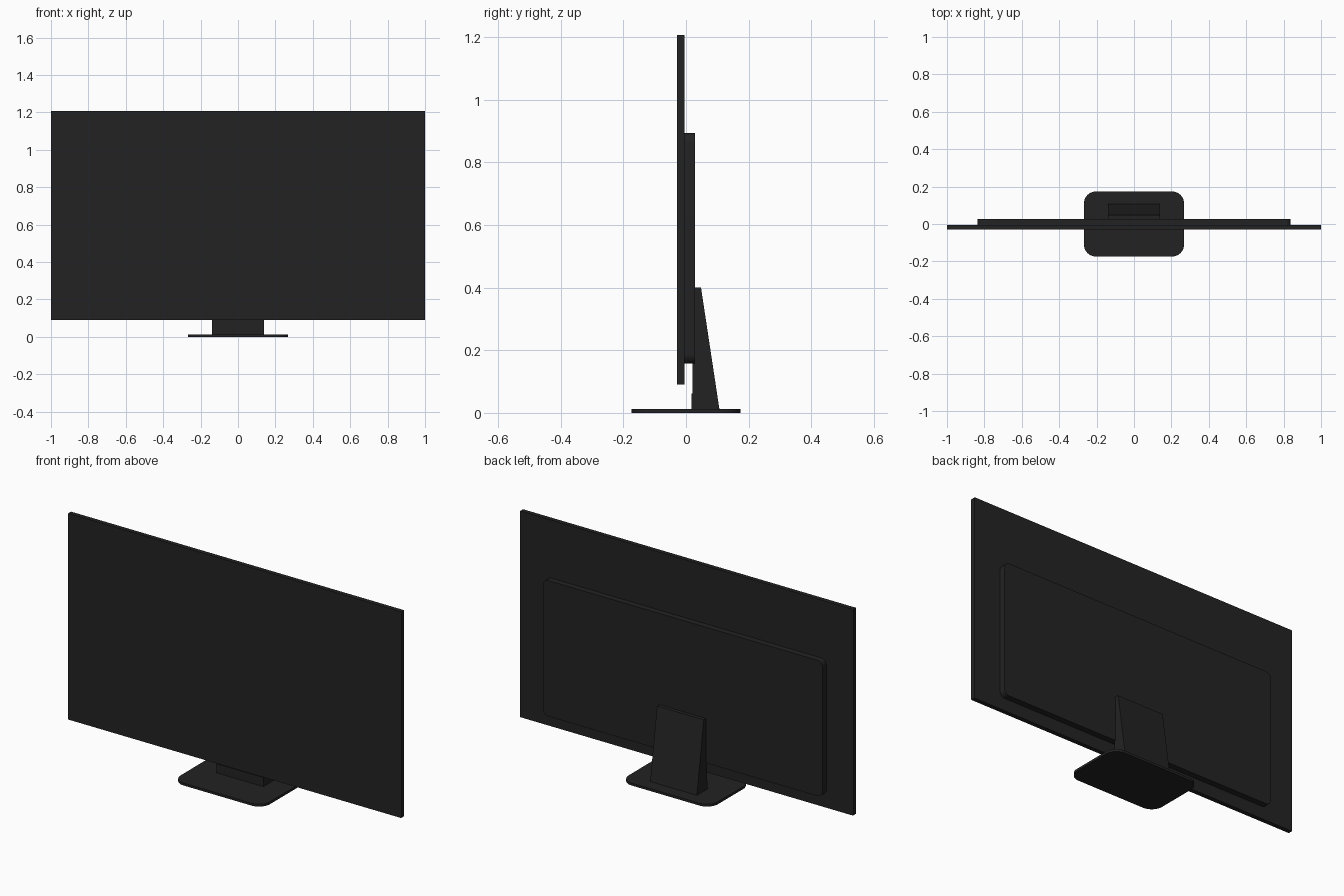
import bpy, bmesh
from math import cos, sin, pi, radians
from mathutils import Vector

cube = bpy.data.objects.get("Cube")
if cube:
    bpy.data.objects.remove(cube, do_unlink=True)


def make_material(name, value):
    mat = bpy.data.materials.new(name)
    mat.use_nodes = True
    color = (value, value, value, 1)
    mat.diffuse_color = color
    bsdf = mat.node_tree.nodes["Principled BSDF"]
    bsdf.inputs["Base Color"].default_value = color
    bsdf.inputs["Roughness"].default_value = 0.5
    return mat


black = make_material("matte black plastic", 0.0165)


def extrude_outline(name, points, offset):
    """Closed outline of 3D points, extruded along the offset vector."""
    bm = bmesh.new()
    face = bm.faces.new([bm.verts.new(p) for p in points])
    result = bmesh.ops.extrude_face_region(bm, geom=[face])
    verts = [g for g in result["geom"] if isinstance(g, bmesh.types.BMVert)]
    bmesh.ops.translate(bm, verts=verts, vec=Vector(offset))
    bmesh.ops.recalc_face_normals(bm, faces=bm.faces)
    mesh = bpy.data.meshes.new(name)
    bm.to_mesh(mesh)
    bm.free()
    mesh.materials.append(black)
    obj = bpy.data.objects.new(name, mesh)
    bpy.context.collection.objects.link(obj)
    bpy.ops.object.select_all(action="DESELECT")
    obj.select_set(True)
    bpy.context.view_layer.objects.active = obj
    bpy.ops.object.shade_smooth_by_angle(angle=radians(30))
    return obj


def rounded_rect(half_w, half_h, radius, steps=10):
    """2D outline of a rectangle with rounded corners."""
    points = []
    for k, (sx, sy) in enumerate([(1, 1), (-1, 1), (-1, -1), (1, -1)]):
        for i in range(steps + 1):
            a = (k + i / steps) * pi / 2
            points.append((sx * (half_w - radius) + radius * cos(a),
                           sy * (half_h - radius) + radius * sin(a)))
    return points


def upright_slab(name, half_w, z_low, z_high, y_front, y_back, radius):
    mid, half_h = (z_low + z_high) / 2, (z_high - z_low) / 2
    outline = [(x, y_front, mid + z)
               for x, z in rounded_rect(half_w, half_h, radius)]
    return extrude_outline(name, outline, (0, y_back - y_front, 0))


# Thin display panel and the electronics housing behind it
upright_slab("screen_panel", 1.0, 0.09, 1.208, -0.029, -0.005, 0.003)
upright_slab("rear_housing", 0.838, 0.158, 0.894, -0.006, 0.028, 0.03)

# Wedge-shaped stand with a slightly stepped front face
profile = [(0.017, 0.01), (0.107, 0.01), (0.048, 0.4),
           (0.02, 0.4), (0.02, 0.062), (0.017, 0.062)]
extrude_outline("stand_neck", [(-0.14, y, z) for y, z in profile], (0.28, 0, 0))

# Flat foot with rounded corners
extrude_outline("stand_base",
                [(x, y, 0) for x, y in rounded_rect(0.268, 0.174, 0.065)],
                (0, 0, 0.013))
